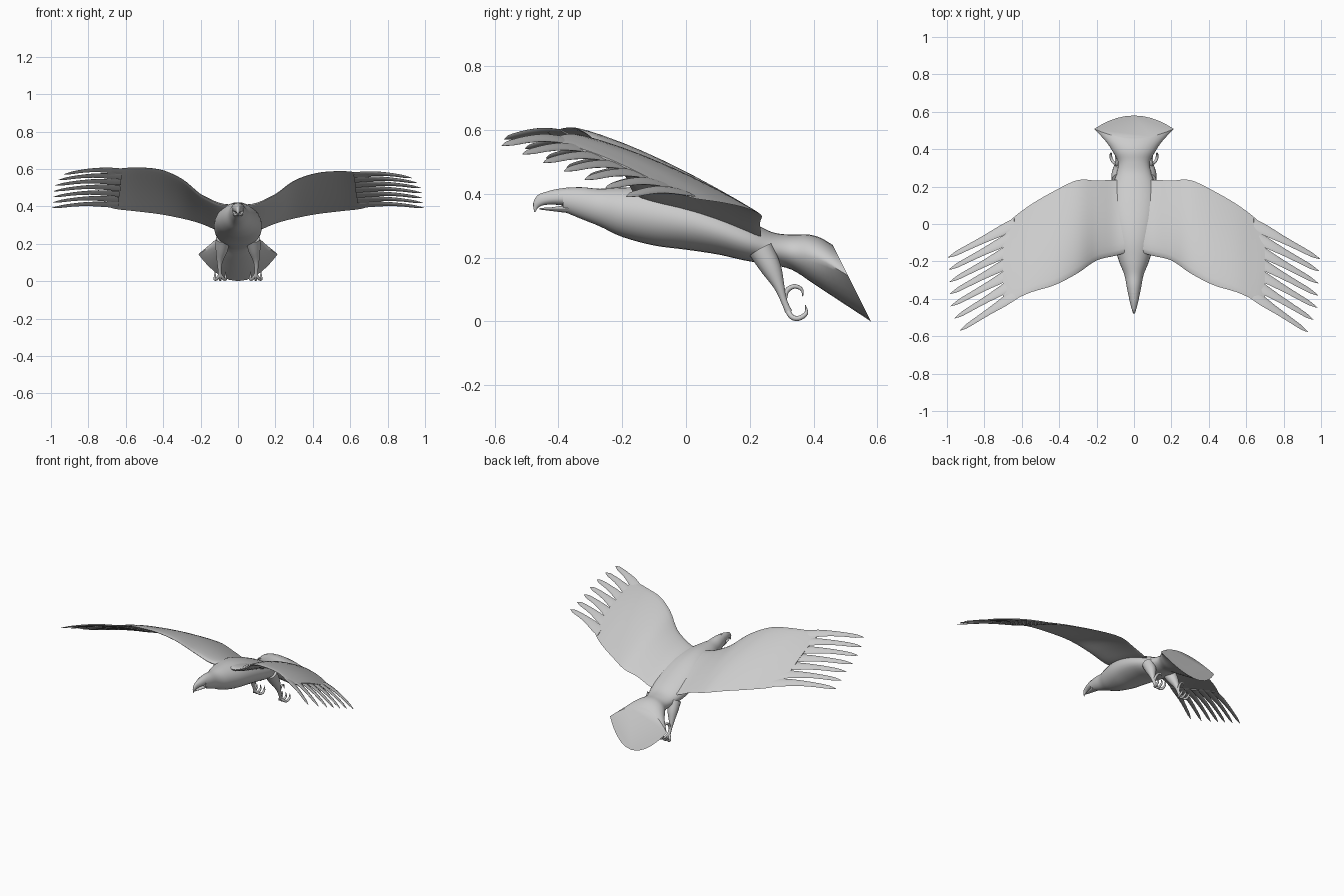
import bpy, bmesh, math
from mathutils import Vector

if "Cube" in bpy.data.objects:
    bpy.data.objects.remove(bpy.data.objects["Cube"])


def spline(rows, n):
    """Catmull-Rom interpolation of rows of numbers."""
    out = []
    for i in range(len(rows) - 1):
        a, b, c, d = rows[max(i - 1, 0)], rows[i], rows[i + 1], rows[min(i + 2, len(rows) - 1)]
        for k in range(n):
            t = k / n
            out.append([0.5 * (2 * q + (r - p) * t + (2 * p - 5 * q + 4 * r - s) * t * t
                               + (3 * q - p - 3 * r + s) * t ** 3)
                        for p, q, r, s in zip(a, b, c, d)])
    out.append(list(rows[-1]))
    return out


def loft(name, rings):
    """Skin closed rings of points and cap both ends."""
    bm = bmesh.new()
    vs = [[bm.verts.new(p) for p in ring] for ring in rings]
    n = len(vs[0])
    for a, b in zip(vs, vs[1:]):
        for i in range(n):
            j = (i + 1) % n
            bm.faces.new((a[i], a[j], b[j], b[i]))
    bm.faces.new(vs[0])
    bm.faces.new(vs[-1])
    bmesh.ops.recalc_face_normals(bm, faces=bm.faces[:])
    me = bpy.data.meshes.new(name)
    bm.to_mesh(me)
    bm.free()
    ob = bpy.data.objects.new(name, me)
    bpy.context.collection.objects.link(ob)
    return ob


def hull(name, rows, n=4, sides=28):
    """Rows: top y, top z, bottom y, bottom z, half width, widest level, lens power."""
    rings = []
    for yt, zt, yb, zb, w, mid, p in spline(rows, n):
        cy, cz = yb + (yt - yb) * mid, zb + (zt - zb) * mid
        ring = []
        for k in range(sides):
            a = 2 * math.pi * k / sides
            s = abs(math.sin(a)) ** p
            ey, ez = (yt, zt) if math.sin(a) >= 0 else (yb, zb)
            ring.append((w * math.cos(a), cy + (ey - cy) * s, cz + (ez - cz) * s))
        rings.append(ring)
    return loft(name, rings)


def tube(name, rows, n=4, sides=10):
    """Rows: x, y, z, radius."""
    pts = spline(rows, n)
    rings = []
    for i, (x, y, z, r) in enumerate(pts):
        t = Vector(pts[min(i + 1, len(pts) - 1)][:3]) - Vector(pts[max(i - 1, 0)][:3])
        u = t.cross(Vector((1, 0, 0))).normalized()
        v = t.cross(u).normalized()
        rings.append([Vector((x, y, z)) + r * (u * math.cos(a) + v * math.sin(a))
                      for a in (2 * math.pi * k / sides for k in range(sides))])
    return loft(name, rings)


# body running into the fanned tail
hull("body_and_tail", [
    (-.385, .418, -.385, .345, .029, .5, 1),
    (-.33, .421, -.33, .322, .040, .5, 1),
    (-.27, .416, -.27, .298, .052, .5, 1),
    (-.20, .420, -.20, .265, .080, .5, 1),
    (-.10, .420, -.10, .238, .110, .5, 1),
    (.00, .400, .00, .225, .125, .5, 1),
    (.10, .362, .10, .210, .128, .5, 1),
    (.20, .315, .18, .192, .118, .5, 1),
    (.27, .280, .26, .178, .095, .5, 1),
    (.33, .272, .33, .163, .085, .5, 1),
    (.38, .273, .40, .118, .115, .55, 1.1),
    (.42, .263, .47, .072, .150, .58, 1.4),
    (.46, .240, .58, .000, .212, .60, 2)])

# hooked beak, slightly open
hull("upper_beak", [
    (-.37, .420, -.37, .362, .031, .4, 1),
    (-.41, .414, -.41, .366, .024, .4, 1),
    (-.44, .406, -.435, .366, .017, .4, 1),
    (-.465, .396, -.455, .362, .011, .4, 1),
    (-.479, .372, -.466, .354, .006, .5, 1),
    (-.476, .343, -.471, .344, .001, .5, 1)], 3, 16)
hull("lower_beak", [
    (-.37, .366, -.37, .340, .027, .5, 1),
    (-.42, .358, -.42, .346, .015, .5, 1),
    (-.46, .356, -.46, .351, .004, .5, 1)], 3, 16)

# wing rows: x, leading y, leading z, trailing y, trailing z, thickness
WING = [(.03, -.15, .400, .22, .268, .050),
        (.10, -.170, .412, .235, .268, .045),
        (.20, -.195, .462, .232, .308, .038),
        (.30, -.262, .535, .235, .335, .032),
        (.42, -.325, .577, .180, .358, .026),
        (.55, -.365, .588, .105, .374, .020),
        (.65, -.410, .580, .030, .385, .014),
        (.70, -.435, .572, -.025, .400, .007)]


def wing(side, word, lift):
    rings = []
    for x, yl, zl, yt, zt, th in spline(WING, 4):
        zl += lift * min(1, max(0, (x - .2) / .2))
        ring, m = [], 12
        for k in range(2 * m):
            a = math.pi * k / m
            t = (1 - math.cos(a)) / 2
            prof = math.sin(a) * (1.25 - .8 * t) * th * .5
            camber = .016 * math.sin(math.pi * t)
            ring.append((side * x, yl + (yt - yl) * t, zl + (zt - zl) * t + camber + prof))
        rings.append(ring)
    loft(word + "_wing", rings)

    # seven separated flight feathers
    tips_x = (.93, .96, .98, .985, .985, .99, .995)
    chord = Vector((0, .91, -.41))
    for i, tx in enumerate(tips_x):
        f = i / 6
        up = lift * (1 - f)
        root = Vector((side * (.62 + .02 * f), -.365 + .365 * f, .568 - .163 * f + up))
        tip = Vector((side * tx, -.577 + .39 * f + .4 * lift, .551 - .16 * f + up))
        normal = chord.cross(tip - root).normalized()
        rings = []
        for t, w, h in spline([(0, .034, .004), (.2, .034, .006), (.45, .024, .006),
                               (.7, .018, .005), (.88, .014, .004), (1, .001, .001)], 2):
            c = root.lerp(tip, t) + Vector((0, 0, .014 * math.sin(math.pi * t)))
            rings.append([c + chord * w * math.cos(a) + normal * h * math.sin(a)
                          for a in (math.pi * k / 5 for k in range(10))])
        loft(f"{word}_feather_{i + 1}", rings)


def leg(s, word):
    # feathered thigh tapering to the ankle
    tube(word + "_leg", [(s * .08, .235, .225, .040), (s * .088, .268, .165, .032),
                         (s * .097, .292, .11, .017), (s * .098, .307, .065, .010),
                         (s * .096, .322, .030, .011)], 4, 14)
    # three curled front toes and one hind toe
    for i, d in enumerate((-.028, 0, .028)):
        x = s * .095
        tube(f"{word}_toe_{i + 1}", [(x, .318, .036, .009), (x + d * .6, .332, .014, .008),
                                     (x + d, .354, .010, .008), (x + d, .377, .026, .006),
                                     (x + d, .374, .052, .001)])
    tube(word + "_hind_toe", [(s * .097, .308, .066, .008), (s * .093, .316, .096, .008),
                              (s * .09, .340, .110, .007), (s * .088, .363, .100, .005),
                              (s * .088, .366, .078, .001)])


for side, word, lift in ((1, "left", 0), (-1, "right", .02)):
    wing(side, word, lift)
    leg(side, word)

# smooth shading with crisp edges
for ob in bpy.context.scene.objects:
    ob.select_set(True)
    bpy.context.view_layer.objects.active = ob
bpy.ops.object.shade_smooth_by_angle(angle=math.radians(40))
